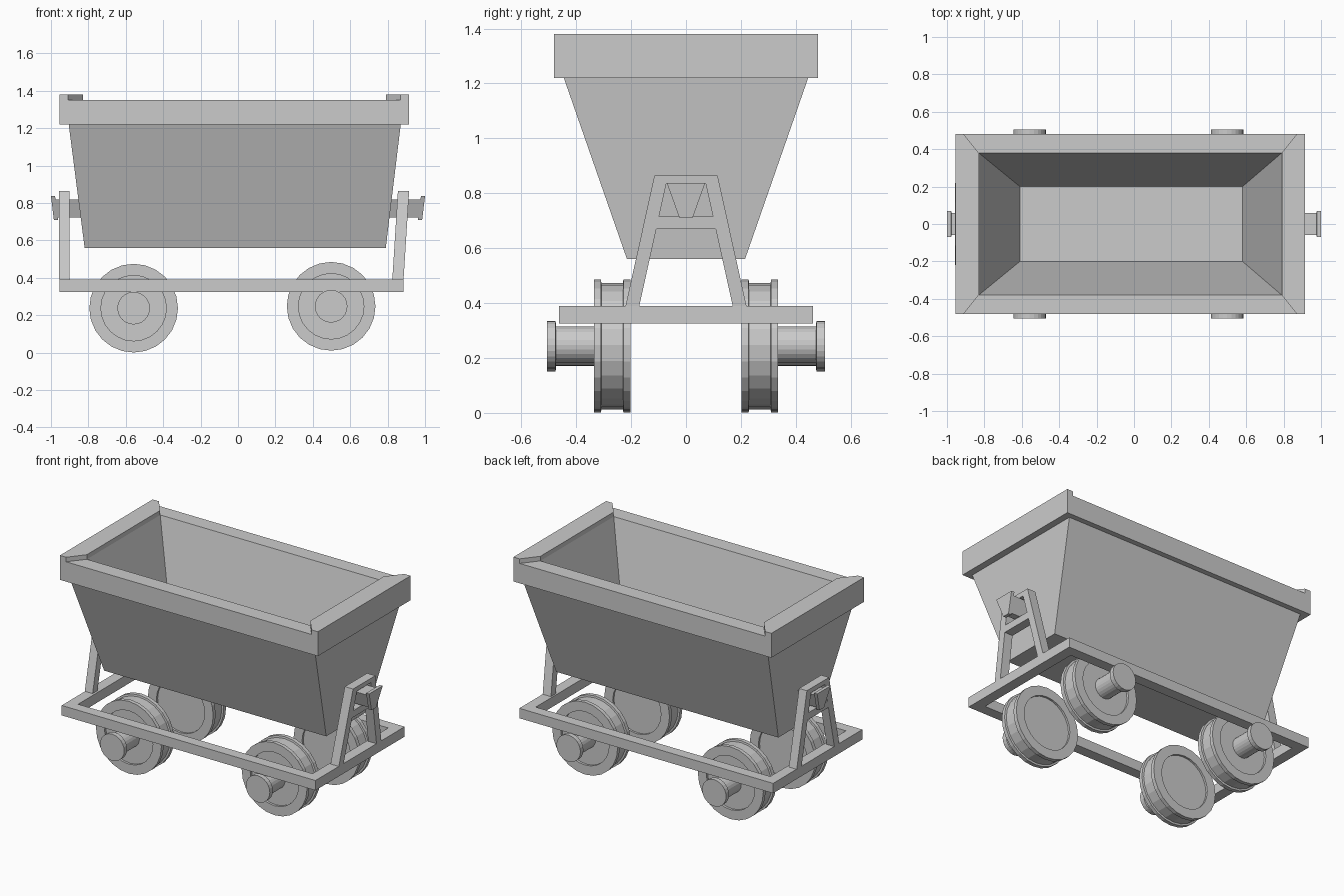
import bpy, bmesh, math

if "Cube" in bpy.data.objects:
    bpy.data.objects.remove(bpy.data.objects["Cube"])


def make_object(name, bm):
    bmesh.ops.recalc_face_normals(bm, faces=bm.faces)
    mesh = bpy.data.meshes.new(name)
    bm.to_mesh(mesh)
    bm.free()
    ob = bpy.data.objects.new(name, mesh)
    bpy.context.collection.objects.link(ob)
    return ob


def loft(bm, rings, cap=True):
    """Skin a list of equal-length point rings."""
    rows = [[bm.verts.new(p) for p in ring] for ring in rings]
    n = len(rows[0])
    for a, b in zip(rows, rows[1:]):
        for i in range(n):
            j = (i + 1) % n
            bm.faces.new((a[i], a[j], b[j], b[i]))
    if cap:
        bm.faces.new(rows[0][::-1])
        bm.faces.new(rows[-1])


def rect(x0, x1, y, z):
    return [(x0, -y, z), (x1, -y, z), (x1, y, z), (x0, y, z)]


def slab(name, outline, z0, z1):
    bm = bmesh.new()
    loft(bm, [[(x, y, z) for x, y in outline] for z in (z0, z1)])
    return make_object(name, bm)


# Bucket: tapered outer walls, thick ends, sloped inside and floor
bm = bmesh.new()
loft(bm, [rect(-0.82, 0.79, 0.215, 0.56),
          rect(-0.905, 0.87, 0.445, 1.22),
          rect(-0.83, 0.79, 0.38, 1.35),
          rect(-0.61, 0.58, 0.20, 0.60)])
make_object("bucket", bm)

# Mitred rim: lower side rails, taller end rails
for s, side in ((-1, "front"), (1, "back")):
    slab(side + "_rim", [(-0.91, s * 0.48), (0.87, s * 0.48),
                         (0.79, s * 0.38), (-0.83, s * 0.38)], 1.22, 1.35)
for xo, xm, xi, side in ((-0.955, -0.91, -0.83, "left"), (0.915, 0.87, 0.79, "right")):
    slab(side + "_rim", [(xo, -0.48), (xm, -0.48), (xi, -0.38),
                         (xi, 0.38), (xm, 0.48), (xo, 0.48)], 1.22, 1.38)

# Rectangular chassis ring
bm = bmesh.new()
rings = [rect(-0.955, 0.885, 0.462, 0.325), rect(-0.955, 0.885, 0.462, 0.39),
         rect(-0.885, 0.815, 0.392, 0.39), rect(-0.885, 0.815, 0.392, 0.325)]
loft(bm, rings + rings[:1], cap=False)
bmesh.ops.remove_doubles(bm, verts=bm.verts, dist=1e-5)
make_object("chassis", bm)


# A-shaped end supports; the right one leans outward
def support(name, x0, x1, lean):
    bars = [[(s * 0.22, 0.39), (s * 0.115, 0.865), (s * 0.065, 0.865), (s * 0.17, 0.39)]
            for s in (-1, 1)]
    bars.append([(-0.075, 0.835), (0.075, 0.835), (0.068, 0.865), (-0.068, 0.865)])
    bars.append([(-0.109, 0.67), (0.109, 0.67), (0.099, 0.715), (-0.099, 0.715)])
    bm = bmesh.new()
    for bar in bars:
        loft(bm, [[(x + lean * (z - 0.39) / 0.475, y, z) for y, z in bar] for x in (x0, x1)])
    make_object(name, bm)


support("left_support", -0.957, -0.90, 0)
support("right_support", 0.825, 0.885, 0.03)

# Pivot pins: tapered stub with a larger, slightly tilted head
for s, name in ((-1, "left_pivot"), (1, "right_pivot")):
    bm = bmesh.new()
    stub = [(-0.058, 0.82), (0.058, 0.82), (0.022, 0.722), (-0.022, 0.722)]
    head = [(-0.07, 0.838), (0.07, 0.838), (0.024, 0.71), (-0.024, 0.71)]
    loft(bm, [[(s * x, y, z) for y, z in stub] for x in (0.80, 0.98)])
    loft(bm, [[(s * (x + 0.12 * (z - 0.838)), y, z) for y, z in head] for x in (0.978, 1.0)])
    make_object(name, bm)

# Double-flanged wheels with recessed faces and a capped hub: (radius, y) profile
profile = [(0.175, 0.215), (0.175, 0.202), (0.237, 0.202), (0.237, 0.228),
           (0.225, 0.230), (0.225, 0.308), (0.237, 0.310), (0.237, 0.335),
           (0.175, 0.335), (0.175, 0.320), (0.067, 0.320), (0.067, 0.473),
           (0.087, 0.475), (0.087, 0.506)]
SIDES = 24
for cx, cz, end in ((-0.558, 0.238, "left"), (0.498, 0.248, "right")):
    for s, side in ((-1, "front"), (1, "back")):
        bm = bmesh.new()
        loft(bm, [[(cx + r * math.cos(math.tau * i / SIDES), s * y,
                    cz + r * math.sin(math.tau * i / SIDES)) for i in range(SIDES)]
                  for r, y in profile])
        make_object(f"{side}_{end}_wheel", bm)
